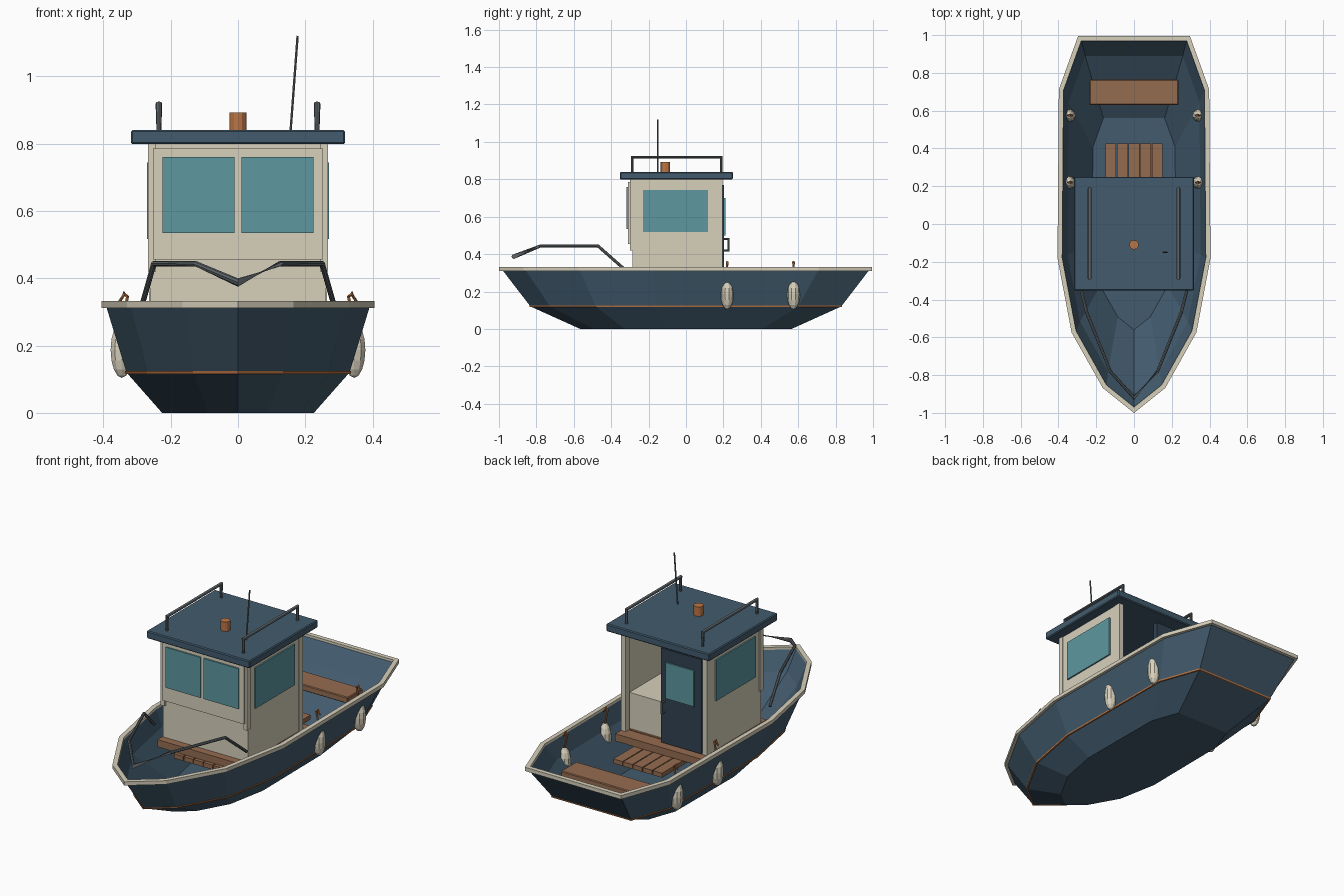
import bpy, bmesh
from math import pi
from mathutils import Vector, Matrix

if "Cube" in bpy.data.objects:
    bpy.data.objects.remove(bpy.data.objects["Cube"])


def mat(name, r, g, b):
    m = bpy.data.materials.new(name)
    m.diffuse_color = (r, g, b, 1)
    m.use_nodes = True
    m.node_tree.nodes["Principled BSDF"].inputs["Base Color"].default_value = m.diffuse_color
    return m


NAVY = mat("navy", .055, .105, .155)
DARK = mat("dark_navy", .03, .055, .085)
CREAM = mat("cream", .68, .63, .5)
GLASS = mat("glass", .11, .31, .35)
WOOD = mat("wood", .3, .15, .08)
RUST = mat("rust", .5, .18, .06)
STEEL = mat("steel", .12, .14, .15)


def finish(name, bm, m):
    bmesh.ops.recalc_face_normals(bm, faces=bm.faces)
    me = bpy.data.meshes.new(name)
    bm.to_mesh(me)
    bm.free()
    me.materials.append(m)
    ob = bpy.data.objects.new(name, me)
    bpy.context.collection.objects.link(ob)
    return ob


def box(name, x, y, z, m, bevel=0):
    bm = bmesh.new()
    size = [b - a for a, b in (x, y, z)]
    mid = [(a + b) / 2 for a, b in (x, y, z)]
    bmesh.ops.create_cube(bm, size=1, matrix=Matrix.Translation(mid) @ Matrix.Diagonal((*size, 1)))
    if bevel:
        bmesh.ops.bevel(bm, geom=bm.edges[:], offset=bevel, segments=1, affect='EDGES')
    return finish(name, bm, m)


def loft(name, rings, m, closed=False, caps=()):
    bm = bmesh.new()
    vs = [[bm.verts.new(p) for p in r] for r in rings]
    n = len(vs[0])
    for a, b in zip(vs, vs[1:] + (vs[:1] if closed else [])):
        for i in range(n):
            bm.faces.new((a[i], a[(i + 1) % n], b[(i + 1) % n], b[i]))
    for c in caps:
        bm.faces.new(vs[c])
    return finish(name, bm, m)


def tube(name, pts, r, m, sides=8):
    pts = [Vector(p) for p in pts]
    rings = []
    for i, p in enumerate(pts):
        d0 = (p - pts[i - 1]).normalized() if i else (pts[1] - p).normalized()
        d1 = (pts[i + 1] - p).normalized() if i < len(pts) - 1 else d0
        t = (d0 + d1).normalized()
        ref = Vector((1, 0, 0)) if abs(t.x) < .7 else Vector((0, 1, 0))
        u = t.cross(ref).normalized()
        w = t.cross(u)
        rot = [Matrix.Rotation(2 * pi * k / sides, 3, t) @ u for k in range(sides)]
        k = 1 / max(.6, t.dot(d0))
        rings.append([p + v * r * k for v in rot])
    return loft(name, rings, m, caps=(0, -1))


# Hull outline (plan view, half mirrored)
half = [(.155, -.86), (.318, -.57), (.392, -.18), (.385, .71), (.287, .982)]
plan = [Vector((0, -.984))] + [Vector(p) for p in half] + [Vector((-x, y)) for x, y in reversed(half)]


def ring(s, z, off=0):
    out = []
    n = len(plan)
    for i, p in enumerate(plan):
        a, b = (p - plan[i - 1]).normalized(), (plan[(i + 1) % n] - p).normalized()
        na, nb = Vector((a.y, -a.x)), Vector((b.y, -b.x))
        q = p * s + (na + nb) / (1 + na.dot(nb)) * off
        out.append((q.x, q.y, z))
    return out


# Hull shell, outside and inside in one loft
loft("hull", [ring(.575, 0), ring(.845, .12), ring(1, .318),
              ring(1, .318, -.012), ring(.91, .225, -.004), ring(.575, .03, -.004)], NAVY, caps=(0, -1))
# Gunwale and waterline stripe
loft("gunwale", [ring(1, .311, .013), ring(1, .332, .013),
                 ring(1, .332, -.012), ring(1, .311, -.012)], CREAM, closed=True)
loft("waterline", [ring(.845, .116, .003), ring(.845, .124, .005),
                   ring(.845, .124, -.004), ring(.845, .116, -.004)], RUST, closed=True)

# Floor slats, cross planks and stern bench
for i in range(5):
    x = -.15 + i * .061
    box("floor_slat", (x, x + .056), (-.35, .425), (.175, .2), WOOD)
for i in range(7):
    y = -.33 + i * .083
    box("deck_plank", (-.265, .265), (y, y + .077), (.2, .24), WOOD)
box("stern_bench", (-.235, .235), (.63, .765), (.205, .24), WOOD, .004)

# Cabin walls, front panels and posts
for s in (-1, 1):
    side = lambda a, b: tuple(sorted((s * a, s * b)))
    box("cabin_side", side(.243, .262), (-.287, .165), (.24, .8), CREAM)
    box("rear_post", side(.236, .265), (.16, .195), (.24, .8), CREAM)
    box("front_post", side(.243, .267), (-.3, -.27), (.42, .8), CREAM)
    box("side_window", side(.255, .27), (-.23, .117), (.517, .743), GLASS)
    box("front_window", side(.01, .224), (-.317, -.3), (.535, .76), GLASS)
box("cabin_front", (-.262, .262), (-.287, -.268), (.24, .8), CREAM)
box("window_frame", (-.252, .252), (-.309, -.287), (.455, .785), CREAM)
box("console", (.02, .245), (-.27, .15), (.24, .44), CREAM)

# Rear door with window and handle
box("door", (-.237, .012), (.175, .203), (.245, .77), DARK)
box("door_window", (-.195, -.02), (.2, .211), (.5, .7), GLASS)
tube("door_handle", [(-.01, .2, .42), (-.01, .227, .42), (-.01, .227, .48), (-.01, .2, .48)], .005, STEEL, 6)

# Roof, funnel and aerial
box("roof", (-.318, .318), (-.352, .25), (.798, .84), NAVY, .005)
tube("funnel", [(0, -.11, .835), (0, -.11, .892)], .025, RUST, 12)
tube("aerial", [(.156, -.15, .835), (.177, -.15, 1.12)], .004, STEEL, 6)

for s in (-1, 1):
    # Roof rails
    tube("roof_rail", [(s * .235, -.288, .835), (s * .235, -.288, .918),
                       (s * .235, .188, .918), (s * .235, .188, .835)], .007, STEEL)
    # Fenders with rope hooks
    for y in (.22, .575):
        bm = bmesh.new()
        bmesh.ops.create_uvsphere(bm, u_segments=10, v_segments=8, radius=1,
                                  matrix=Matrix.Translation((s * .345, y, .187)) @ Matrix.Diagonal((.035, .035, .083, 1)))
        finish("fender", bm, CREAM)
        tube("fender_rope", [(s * .345, y, .265), (s * .328, y, .345),
                             (s * .338, y, .355), (s * .352, y, .33)], .005, RUST, 6)

# Bow rail
rail = [(.285, -.33, .32), (.25, -.47, .443), (.125, -.78, .443)]
tube("bow_rail", rail + [(0, -.92, .387)] + [(-x, y, z) for x, y, z in reversed(rail)], .008, STEEL)
